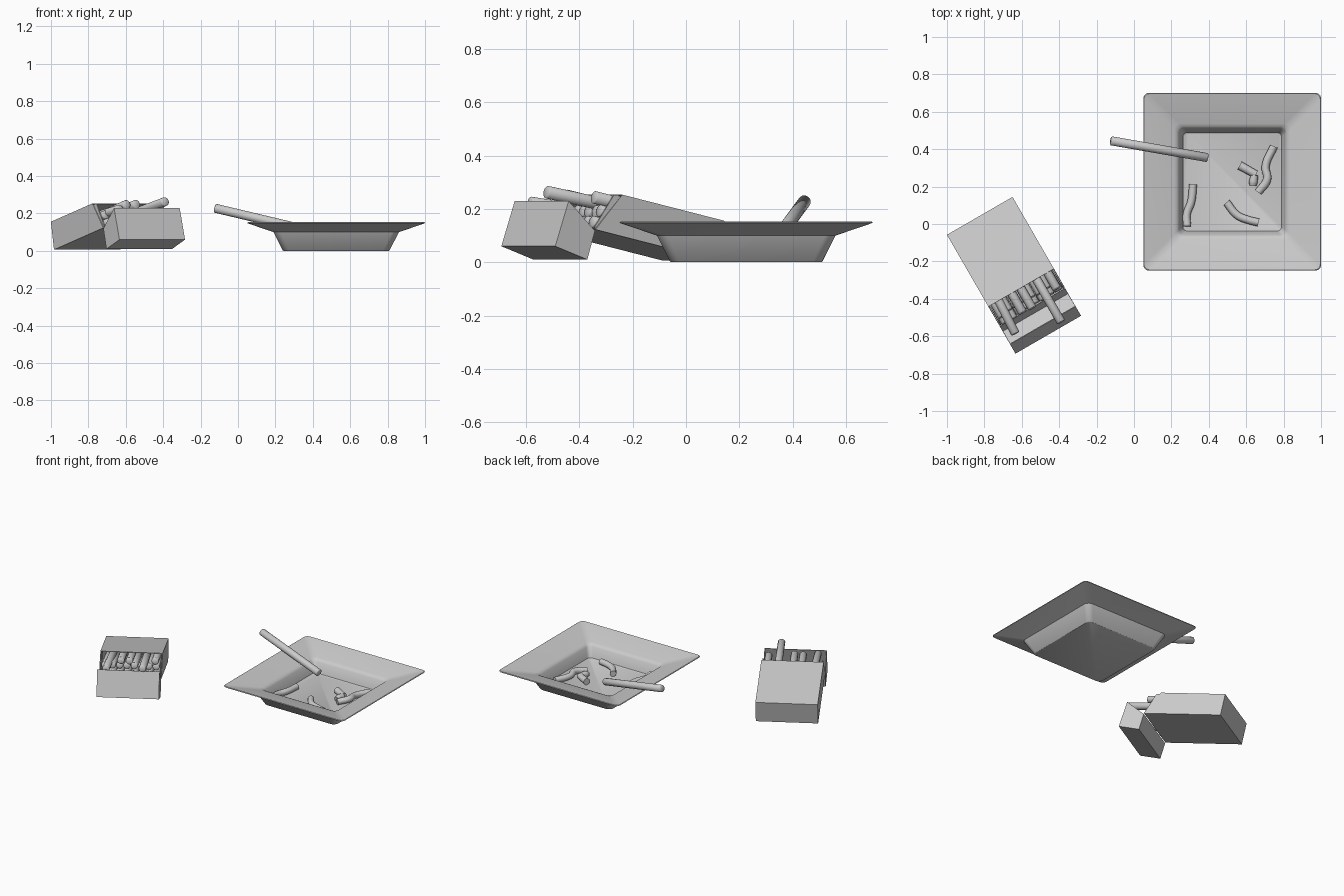
import bpy, bmesh, math, random
from mathutils import Vector, Matrix

if "Cube" in bpy.data.objects:
    bpy.data.objects.remove(bpy.data.objects["Cube"])

random.seed(4)


def finish(name, bm, matrix=None, angle=35, thickness=0):
    bmesh.ops.recalc_face_normals(bm, faces=bm.faces)
    mesh = bpy.data.meshes.new(name)
    bm.to_mesh(mesh)
    bm.free()
    ob = bpy.data.objects.new(name, mesh)
    bpy.context.collection.objects.link(ob)
    if matrix:
        ob.matrix_world = matrix
    if thickness:
        mod = ob.modifiers.new("card", 'SOLIDIFY')
        mod.thickness = thickness
        mod.offset = -1
    if angle:
        smooth(ob, angle)
    return ob


def smooth(ob, angle):
    bpy.ops.object.select_all(action='DESELECT')
    ob.select_set(True)
    bpy.context.view_layer.objects.active = ob
    bpy.ops.object.shade_smooth_by_angle(angle=math.radians(angle))


def rounded_square(half, radius, z, steps=6):
    pts = []
    for q in range(4):
        a0 = q * math.pi / 2
        c = (half - radius) * math.sqrt(2)
        cx, cy = c * math.cos(a0 + math.pi / 4), c * math.sin(a0 + math.pi / 4)
        for i in range(steps + 1):
            a = a0 + i / steps * math.pi / 2
            pts.append((cx + radius * math.cos(a), cy + radius * math.sin(a), z))
    return pts


def prism(name, profile, y0, y1, matrix, skip=None, thickness=0):
    """Extruded x-z profile; the side at index skip is left open."""
    bm = bmesh.new()
    a = [bm.verts.new((x, y0, z)) for x, z in profile]
    b = [bm.verts.new((x, y1, z)) for x, z in profile]
    bm.faces.new(a)
    bm.faces.new(b[::-1])
    n = len(profile)
    for i in range(n):
        if i != skip:
            j = (i + 1) % n
            bm.faces.new((a[i], b[i], b[j], a[j]))
    bmesh.ops.recalc_face_normals(bm, faces=bm.faces)
    # an open shell must face outward before it is thickened
    centre = sum((v.co for v in bm.verts), Vector()) / len(bm.verts)
    bm.faces.ensure_lookup_table()
    f = bm.faces[0]
    flip = (f.calc_center_median() - centre).dot(f.normal) < 0
    ob = finish(name, bm, matrix, 0, thickness)
    if flip:
        ob.data.flip_normals()
    return ob


def rod(name, p, q, r=0.023):
    """Straight cigarette with slightly rounded end edges."""
    p, q = Vector(p), Vector(q)
    d = q - p
    bm = bmesh.new()
    bmesh.ops.create_cone(bm, cap_ends=True, segments=20, radius1=r, radius2=r, depth=d.length)
    rims = [e for e in bm.edges if abs(e.verts[0].co.z - e.verts[1].co.z) < 1e-5]
    bmesh.ops.bevel(bm, geom=rims, offset=0.003, segments=1, affect='EDGES')
    m = Matrix.Translation((p + q) / 2) @ d.to_track_quat('Z', 'Y').to_matrix().to_4x4()
    return finish(name, bm, m, 50)


def butt(name, pts, r=0.021):
    """Bent stub swept along a short path."""
    cu = bpy.data.curves.new(name, 'CURVE')
    cu.dimensions = '3D'
    cu.bevel_depth = r
    cu.bevel_resolution = 4
    cu.use_fill_caps = True
    cu.resolution_u = 6
    sp = cu.splines.new('BEZIER')
    sp.bezier_points.add(len(pts) - 1)
    for bp, (x, y, z, s) in zip(sp.bezier_points, pts):
        bp.co = (x, y, z)
        bp.radius = s
        bp.handle_left_type = bp.handle_right_type = 'AUTO'
    ob = bpy.data.objects.new(name, cu)
    bpy.context.collection.objects.link(ob)
    bpy.ops.object.select_all(action='DESELECT')
    ob.select_set(True)
    bpy.context.view_layer.objects.active = ob
    bpy.ops.object.convert(target='MESH')
    smooth(bpy.context.object, 50)


# Ashtray: rounded squares (half width, corner radius, height) from base to floor
rings = [(0.282, 0.035, 0.0), (0.286, 0.035, 0.003), (0.335, 0.04, 0.1), (0.473, 0.03, 0.147),
         (0.475, 0.03, 0.15), (0.471, 0.03, 0.153), (0.31, 0.03, 0.112), (0.295, 0.03, 0.106),
         (0.284, 0.03, 0.093), (0.264, 0.025, 0.024), (0.258, 0.022, 0.02)]
bm = bmesh.new()
loops = [[bm.verts.new(c) for c in rounded_square(*r)] for r in rings]
for a, b in zip(loops, loops[1:]):
    for i in range(len(a)):
        j = (i + 1) % len(a)
        bm.faces.new((a[i], a[j], b[j], b[i]))
bm.faces.new(loops[0][::-1])
bm.faces.new(loops[-1])
finish("ashtray", bm, Matrix.Translation((0.525, 0.226, 0)), 30)

# Whole cigarette resting on the rim
rod("resting_cigarette", (-0.123, 0.445, 0.228), (0.392, 0.355, 0.106), 0.024)

# Crushed butts on the tray floor
butt("butt_left", [(0.316, 0.212, 0.043, 1), (0.306, 0.12, 0.043, 1), (0.282, 0.05, 0.043, 1),
                   (0.284, -0.012, 0.05, 1)])
butt("butt_back", [(0.748, 0.415, 0.043, 1), (0.703, 0.305, 0.045, 1), (0.712, 0.24, 0.05, 1.05),
                   (0.665, 0.17, 0.043, 1)])
butt("butt_middle_filter", [(0.565, 0.313, 0.043, 1.1), (0.652, 0.265, 0.043, 1)])
butt("butt_middle_stub", [(0.645, 0.262, 0.045, 0.9), (0.638, 0.225, 0.042, 1.1), (0.636, 0.205, 0.04, 0.9)])
butt("butt_front", [(0.495, 0.115, 0.043, 1), (0.552, 0.047, 0.045, 1), (0.61, 0.022, 0.045, 1),
                    (0.665, 0.008, 0.043, 1)])

# Pack: local x runs to the opening, y across the width, z through the thickness
W, T = 0.405, 0.153
turn = Matrix.Rotation(math.radians(-60), 4, 'Z')
tilt = Matrix.Rotation(math.radians(-12.5), 4, 'Y')
pack = Matrix.Translation((-0.633, 0.116, 0.006)) @ turn @ tilt
lid = Matrix.Translation((-0.65, 0.145, 0)) @ turn

prism("pack_body", [(0, 0), (0.539, 0), (0.454, T), (0, T)], -W, 0, pack, 1, 0.005)
prism("pack_lid", [(0.562, 0.118), (0.595, 0.01), (0.734, 0.06), (0.676, 0.23)], -W, 0, lid, 3, 0.005)
for side, y in (("right", -0.011), ("left", -W + 0.006)):
    prism("liner_" + side, [(0.38, 0.007), (0.542, 0.007), (0.485, 0.146), (0.38, 0.146)], y, y + 0.005, pack)

# Cigarettes in the pack: two packed rows, then a few loose ones on top
for row in range(2):
    for i in range(8):
        y = -0.036 - i * 0.0475
        end = 0.545 - row * 0.03 + random.uniform(-0.008, 0.008)
        z = 0.03 + row * 0.047
        rod(f"packed_cigarette_{row}_{i}", pack @ Vector((0.01, y, z)), pack @ Vector((end, y, z)))
loose = [(-0.109, -0.109, 0.716, 0.105), (-0.325, -0.352, 0.64, 0.08), (-0.262, -0.262, 0.57, 0.122),
         (-0.206, -0.206, 0.575, 0.122), (-0.04, -0.04, 0.55, 0.122)]
for i, (ya, yb, end, z) in enumerate(loose):
    rod(f"loose_cigarette_{i}", pack @ Vector((end - 0.53, ya, 0.122)), pack @ Vector((end, yb, z)), 0.024)
